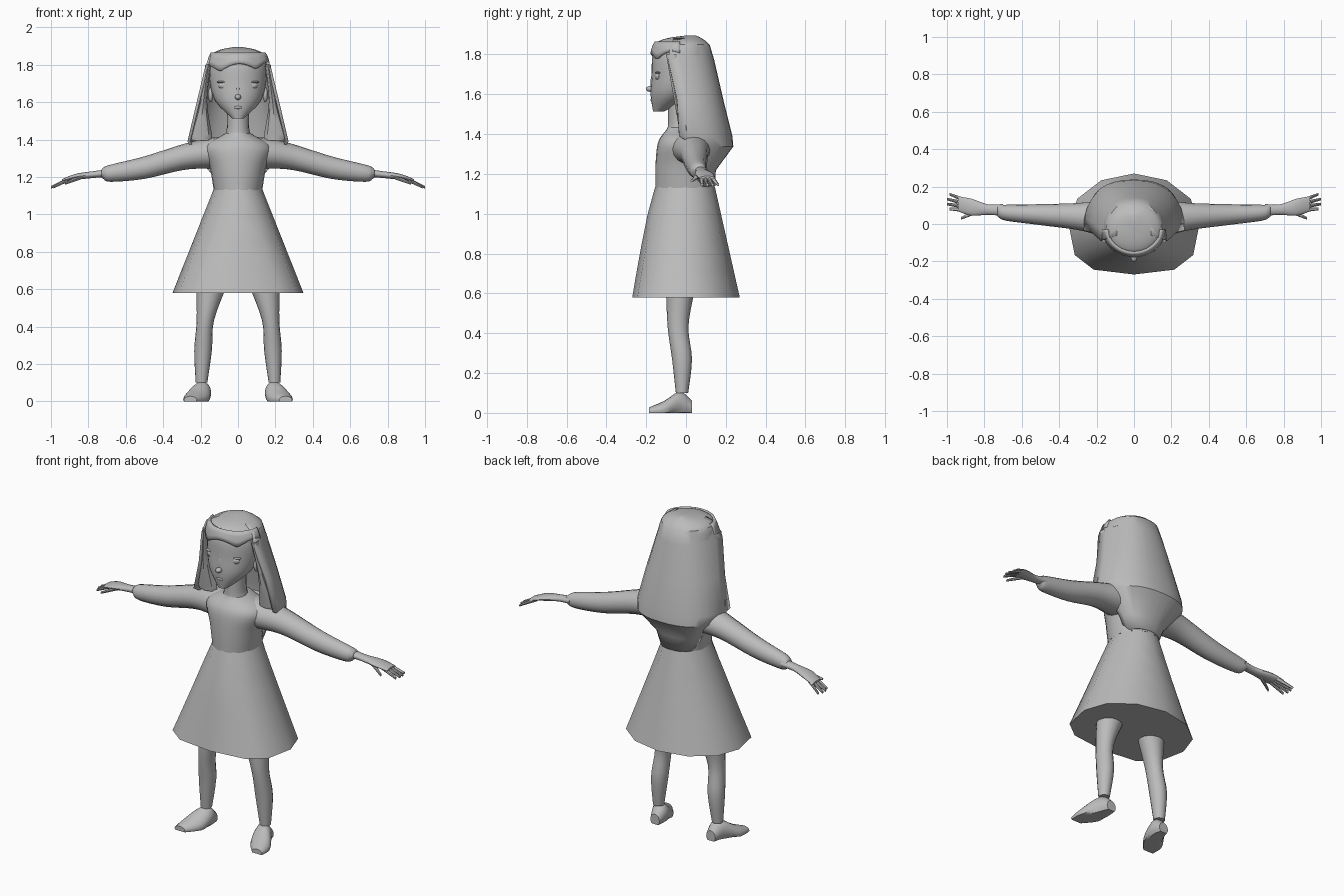
import bpy, bmesh, math

cube = bpy.data.objects.get("Cube")
if cube:
    bpy.data.objects.remove(cube)

GREY = (0.5, 0.5, 0.5, 1)
material = bpy.data.materials.new("plain grey")
material.use_nodes = True
material.diffuse_color = GREY
material.node_tree.nodes["Principled BSDF"].inputs["Base Color"].default_value = GREY
parts = []


def finish(name, bm, mirror=False):
    """Turn the mesh into a named object, mirrored to the other side if asked."""
    bmesh.ops.recalc_face_normals(bm, faces=bm.faces)
    mesh = bpy.data.meshes.new(name)
    bm.to_mesh(mesh)
    bm.free()
    mesh.materials.append(material)
    part = bpy.data.objects.new(name, mesh)
    bpy.context.collection.objects.link(part)
    if mirror:
        part.modifiers.new("Mirror", "MIRROR").use_mirror_merge = False
    parts.append(part)
    return part


def skin(name, rows, closed=True, mirror=False):
    """Join rows of points with quads; closed rows also get end caps."""
    bm = bmesh.new()
    rings = [[bm.verts.new(point) for point in row] for row in rows]
    count = len(rings[0])
    for lower, upper in zip(rings, rings[1:]):
        for i in range(count if closed else count - 1):
            j = (i + 1) % count
            bm.faces.new((lower[i], lower[j], upper[j], upper[i]))
    if closed:
        bm.faces.new(rings[0])
        bm.faces.new(rings[-1])
    return finish(name, bm, mirror)


def sheet(name, rows, thickness):
    """Open surface given a little thickness."""
    solid = skin(name, rows, closed=False).modifiers.new("Thickness", "SOLIDIFY")
    solid.thickness = thickness
    solid.offset = 0


def smooth_keys(keys, steps=4):
    """Fill in between the key sections with a smooth curve."""
    result = []
    last = len(keys) - 1
    for k in range(last):
        around = keys[max(k - 1, 0)], keys[k], keys[k + 1], keys[min(k + 2, last)]
        for step in range(steps):
            t = step / steps
            result.append([
                b + t / 2 * (c - a + t * (2 * a - 5 * b + 4 * c - d + t * (3 * (b - c) + d - a)))
                for a, b, c, d in zip(*around)])
    result.append(keys[last])
    return result


def loft(name, keys, axis="z", sides=16, mirror=False):
    """Smooth body through oval sections: x, y, z and two radii across the axis."""
    rows = []
    for x, y, z, wide, deep in smooth_keys(keys):
        row = []
        for i in range(sides):
            angle = math.tau * i / sides
            u, v = wide * math.cos(angle), deep * math.sin(angle)
            offset = {"x": (0, u, v), "y": (u, 0, v), "z": (u, v, 0)}[axis]
            row.append((x + offset[0], y + offset[1], max(z + offset[2], 0)))
        rows.append(row)
    return skin(name, rows, mirror=mirror)


def torso(name, sections):
    """Central upright body from height, half width, front and back."""
    keys = [(0, (front + back) / 2, z, width, (back - front) / 2)
            for z, width, front, back in sections]
    return loft(name, keys, sides=24)


def blob(name, centre, size, mirror=False):
    bm = bmesh.new()
    bmesh.ops.create_uvsphere(bm, u_segments=16, v_segments=10, radius=1)
    bmesh.ops.scale(bm, vec=size, verts=bm.verts)
    bmesh.ops.translate(bm, vec=centre, verts=bm.verts)
    return finish(name, bm, mirror)


def bend(value, power):
    """Raise to a power but keep the sign, to make an oval boxier."""
    return math.copysign(abs(value) ** power, value)


def mix(start, end, t):
    return start + (end - start) * t


# Bodice, joined to the skirt at the waist
torso("bodice", [(1.13, .13, -.154, .144), (1.25, .15, -.153, .13),
                 (1.36, .18, -.14, .13), (1.42, .09, -.1, .09), (1.44, .055, -.09, .06)])

# Twelve-sided flared skirt, boxier at the front hem, with a closed underside
SIDES = 12
rows = []
for level in range(5):
    t = level / 4
    front, back = mix(-.155, -.27, t ** .8), mix(.145, .27, t)
    row = []
    for i in range(SIDES):
        angle = math.tau * i / SIDES
        across, along = math.sin(angle), -math.cos(angle)
        power = mix(1, .7, t) if along < 0 else 1
        row.append((mix(.13, .35, t) * bend(across, power),
                    (front + back) / 2 + (back - front) / 2 * bend(along, power),
                    mix(1.135, .58, t)))
    rows.append(row)
skin("skirt", rows)

# Sleeves and hands
loft("sleeve", [(.04, .02, 1.33, .11, .09), (.17, .03, 1.325, .095, .08),
                (.3, .04, 1.305, .072, .069),
                (.5, .05, 1.25, .056, .06), (.68, .06, 1.22, .043, .046),
                (.72, .067, 1.22, .034, .03), (.73, .07, 1.22, .028, .018)],
     axis="x", mirror=True)
loft("hand", [(.7, .075, 1.22, .032, .02), (.78, .077, 1.212, .028, .018),
              (.87, .09, 1.2, .045, .016), (.94, .107, 1.18, .04, .009)],
     axis="x", mirror=True)

# Fingers fan out evenly, the middle ones reaching furthest
for i, label in enumerate(["index", "middle", "ring", "little"]):
    reach = mix(.97, 1, math.sin(math.pi * (i + 1) / 5))
    loft(label + "_finger", [(.9, mix(.075, .125, i / 3), 1.19, .012, .012),
                             (reach, mix(.08, .16, i / 3), 1.145, .007, .007)],
         axis="x", sides=8, mirror=True)
loft("thumb", [(.84, .07, 1.2, .015, .013), (.925, .03, 1.165, .007, .007)],
     axis="x", sides=8, mirror=True)

# Legs and turned-out shoes with flat soles
loft("leg", [(.145, -.03, .6, .078, .07), (.175, -.04, .43, .046, .052),
             (.187, -.02, .27, .047, .05), (.195, -.02, .1, .031, .031)], mirror=True)
loft("shoe", [(.185, .03, .025, .03, .035), (.193, -.03, .045, .05, .062),
              (.225, -.11, .015, .065, .045), (.255, -.185, .008, .035, .02)],
     axis="y", mirror=True)

# Neck, head and face
loft("neck", [(0, -.015, 1.41, .075, .08), (0, -.025, 1.46, .06, .065),
              (0, -.025, 1.58, .06, .065)])
torso("head", [(1.513, .03, -.165, -.11), (1.6, .118, -.178, .04),
               (1.7, .15, -.173, .1), (1.8, .15, -.167, .11), (1.86, .11, -.13, .09)])
blob("nose_bridge", (0, -.162, 1.66), (.012, .016, .05))
blob("nose_tip", (0, -.178, 1.627), (.017, .024, .015))
blob("lips", (0, -.168, 1.572), (.024, .011, .009))
blob("eye", (.07, -.138, 1.69), (.036, .018, .022), mirror=True)
blob("upper_eyelid", (.072, -.137, 1.708), (.042, .019, .007), mirror=True)
blob("ear", (.146, -.03, 1.64), (.014, .025, .04), mirror=True)

# Hair: crown and front locks
torso("hair_crown", [(1.79, .165, -.155, .13), (1.85, .147, -.156, .115),
                     (1.88, .095, -.1, .08), (1.895, .02, 0, .05)])
loft("front_lock", [(.16, -.07, 1.8, .015, .03), (.185, -.03, 1.6, .02, .035),
                    (.2, 0, 1.43, .06, .035), (.2, 0, 1.395, .055, .03)],
     sides=8, mirror=True)

# Fringe hugging the forehead, its lower edge scalloped and parted
rows = []
for level in range(4):
    t = level / 3
    row = []
    for i in range(33):
        angle = math.pi * i / 32
        lift = .035 * abs(math.sin(2.5 * angle - math.pi / 4 + math.pi / 2)) + .01 * math.cos(angle)
        row.append((mix(.14, .163, t ** .6) * math.cos(angle),
                    -.03 - mix(.12, .142, t ** .6) * math.sin(angle),
                    mix(1.862, 1.77 + lift, t)))
    rows.append(row)
sheet("fringe", rows, .014)

# Long hair shell, open at the front and tucked in towards the waist
rows = []
for z, width, front, back in [(1.875, .09, -.06, .07), (1.845, .147, -.08, .112),
                              (1.77, .172, -.09, .134), (1.57, .22, -.045, .18),
                              (1.39, .262, -.035, .225), (1.34, .235, .05, .23),
                              (1.22, .135, .05, .142), (1.14, .1, .05, .14)]:
    row = []
    for i in range(17):
        angle = math.pi * i / 16
        across, along = math.cos(angle), max(math.sin(angle), 0)
        row.append((width * bend(across, .85), mix(front, back, along ** .85), z))
    rows.append(row)
sheet("back_hair", rows, .016)

# Smooth shading with crisp edges
for other in bpy.context.selected_objects:
    other.select_set(False)
for part in parts:
    part.select_set(True)
bpy.context.view_layer.objects.active = parts[0]
bpy.ops.object.shade_smooth_by_angle(angle=math.radians(40))
